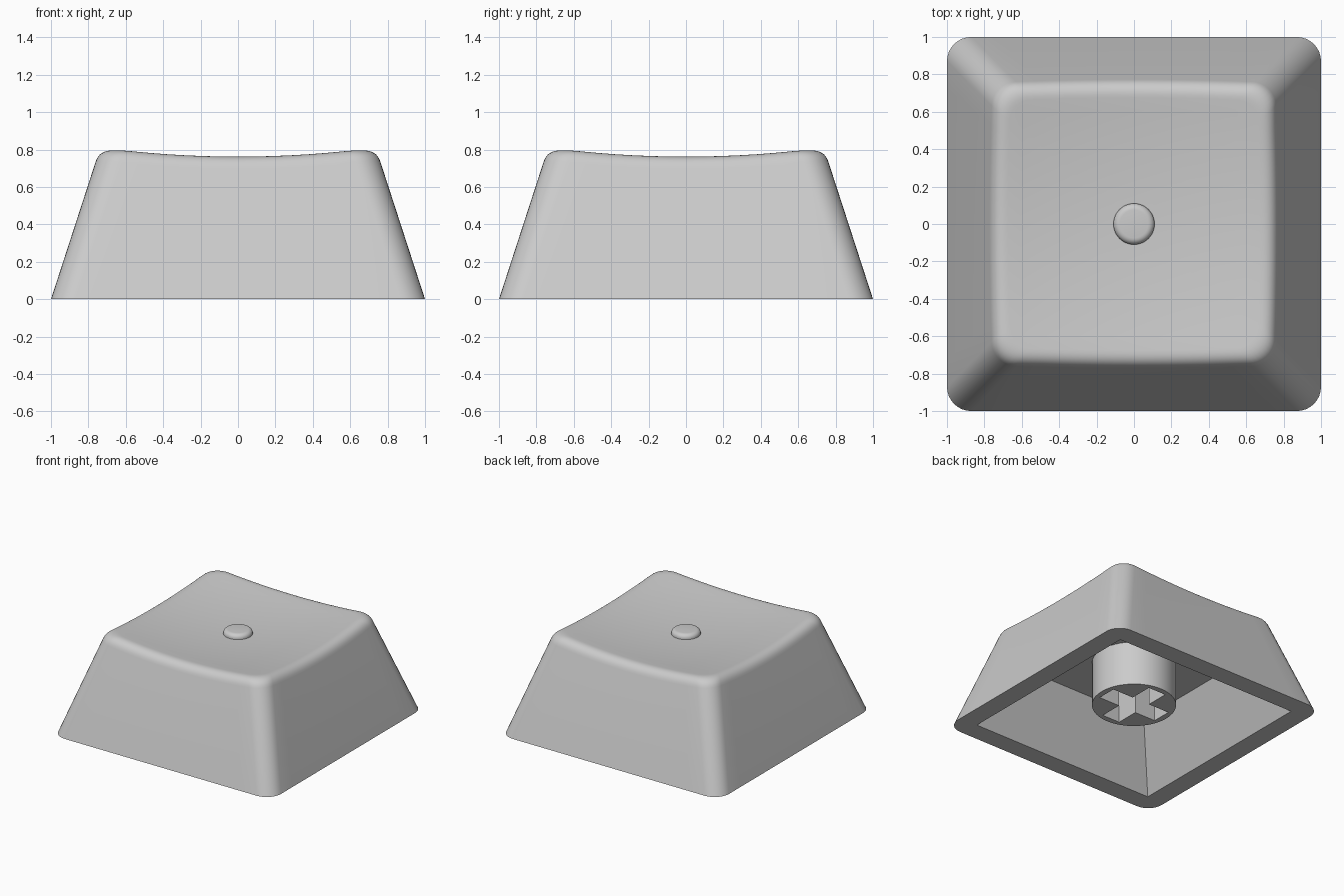
import bpy, bmesh, math
from mathutils import Vector

if "Cube" in bpy.data.objects:
    bpy.data.objects.remove(bpy.data.objects["Cube"])

grey = bpy.data.materials.new("light_grey_plastic")
grey.diffuse_color = (0.6, 0.6, 0.6, 1)
grey.use_nodes = True
grey.node_tree.nodes["Principled BSDF"].inputs["Base Color"].default_value = grey.diffuse_color

SLOPE, CORNER = 0.325, 0.13


def add_object(name, bm):
    bmesh.ops.recalc_face_normals(bm, faces=bm.faces)
    mesh = bpy.data.meshes.new(name)
    bm.to_mesh(mesh)
    bm.free()
    mesh.materials.append(grey)
    obj = bpy.data.objects.new(name, mesh)
    bpy.context.collection.objects.link(obj)
    return obj


def make_active(obj):
    bpy.ops.object.select_all(action='DESELECT')
    obj.select_set(True)
    bpy.context.view_layer.objects.active = obj


def cut(obj, cutter):
    make_active(obj)
    mod = obj.modifiers.new("cut", 'BOOLEAN')
    mod.operation, mod.solver, mod.object = 'DIFFERENCE', 'EXACT', cutter
    bpy.ops.object.modifier_apply(modifier=mod.name)
    bpy.data.objects.remove(cutter)


def smooth(obj):
    make_active(obj)
    bpy.ops.object.shade_smooth_by_angle(angle=math.radians(32))


def skin(rings, tip=None):
    """Closed skin through matching rings, ending in a centre point."""
    bm = bmesh.new()
    loops = [[bm.verts.new(p) for p in ring] for ring in rings]
    n = len(loops[0])
    for a, b in zip(loops, loops[1:]):
        for i in range(n):
            j = (i + 1) % n
            bm.faces.new((a[i], a[j], b[j], b[i]))
    bm.faces.new(loops[0][::-1])
    if tip is None:
        bm.faces.new(loops[-1])
    else:
        v = bm.verts.new(tip)
        for i in range(n):
            bm.faces.new((loops[-1][i], loops[-1][(i + 1) % n], v))
    return bm


def rounded_square(half, side_steps=12, corner_steps=8):
    pts = []
    flat = half - CORNER
    for q in range(4):
        turn = q * math.pi / 2
        c, s = math.cos(turn), math.sin(turn)
        local = [(half, flat * (2 * i / side_steps - 1)) for i in range(side_steps)]
        for i in range(corner_steps):
            t = math.pi / 2 * i / corner_steps
            local.append((flat + CORNER * math.cos(t), flat + CORNER * math.sin(t)))
        pts += [(x * c - y * s, x * s + y * c) for x, y in local]
    return pts


def dish(x, y):
    return 0.718 + 0.094 * (x * x + y * y)


def wall(i, z):
    x, y = rounded_square(1 - SLOPE * z)[i]
    return Vector((x, y, z))


# Cap body: sloped walls, rolled rim and dished top
count = len(rounded_square(1))
bottom = [wall(i, 0) for i in range(count)]
low, rim, inner = [], [], []
for i in range(count):
    z = 0.78
    for _ in range(5):
        p = wall(i, z)
        z = dish(p.x, p.y)
    rim.append(wall(i, z))
    low.append(wall(i, z - 0.07))
    x, y = p.x * 0.9, p.y * 0.9
    inner.append(Vector((x, y, dish(x, y))))
rings = [bottom]
for k in range(9):
    t = k / 8
    rings.append([a * (1 - t) ** 2 + b * 2 * t * (1 - t) + c * t * t
                  for a, b, c in zip(low, rim, inner)])
for k in range(1, 10):
    f = 1 - k / 10
    rings.append([(p.x * f, p.y * f, dish(p.x * f, p.y * f)) for p in inner])
body = add_object("cap_body", skin(rings, (0, 0, dish(0, 0))))

# Hollow underside: square opening narrowing to a flat ceiling
CEILING = 0.48
taper = (0.84 - 0.6) / CEILING
hollow = [[(sx * h, sy * h, z) for sx, sy in ((1, 1), (-1, 1), (-1, -1), (1, -1))]
          for h, z in ((0.84 + taper * 0.1, -0.1), (0.6, CEILING))]
cut(body, add_object("hollow_cutter", skin(hollow)))
smooth(body)


def circle(r, z, n=48):
    return [(r * math.cos(2 * math.pi * i / n), r * math.sin(2 * math.pi * i / n), z)
            for i in range(n)]


# Stem under the ceiling, with a cross-shaped socket
stem = add_object("stem", skin([circle(0.317, 0.115), circle(0.317, CEILING + 0.02)]))
ARM, WIDE = 0.27, 0.08
quarter = [(ARM, -WIDE), (ARM, WIDE), (WIDE, WIDE)]
cross = []
for q in range(4):
    c, s = round(math.cos(q * math.pi / 2)), round(math.sin(q * math.pi / 2))
    cross += [(x * c - y * s, x * s + y * c) for x, y in quarter]
cut(stem, add_object("socket_cutter", skin([[(x, y, z) for x, y in cross] for z in (0.0, 0.44)])))
smooth(stem)

# Small raised button in the middle of the dish
profile = [(0.11, 0.70), (0.11, 0.725)]
profile += [(0.075 + 0.035 * math.cos(t), 0.725 + 0.033 * math.sin(t))
            for t in (math.pi / 2 * k / 6 for k in range(1, 7))]
button = add_object("raised_button", skin([circle(r, z) for r, z in profile], (0, 0, 0.759)))
smooth(button)
